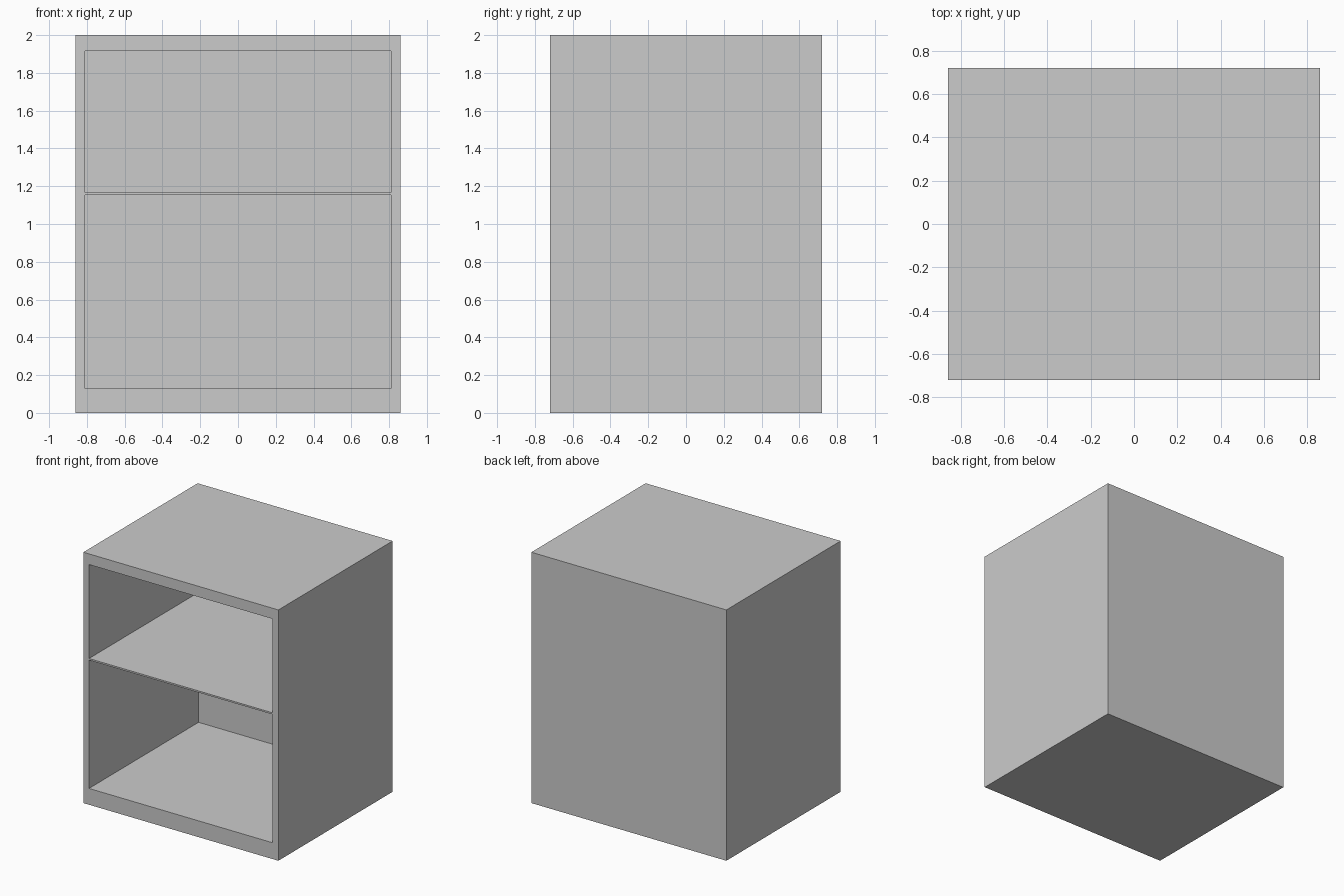
import bpy
import bmesh
from mathutils import Matrix, Vector

if "Cube" in bpy.data.objects:
    bpy.data.objects.remove(bpy.data.objects["Cube"])

W, D, H = 0.86, 0.72, 2.0        # half width, half depth, full height
INNER = 0.81                     # inner face of the side panels
BACK = 0.66                      # inner face of the back panel
TOP = 1.915                      # underside of the top board


def board(name, lo, hi):
    """Flat-faced board between two opposite corners."""
    lo, hi = Vector(lo), Vector(hi)
    bm = bmesh.new()
    bmesh.ops.create_cube(bm, size=1.0, matrix=Matrix.Translation((lo + hi) / 2)
                          @ Matrix.Diagonal((*(hi - lo), 1.0)))
    mesh = bpy.data.meshes.new(name)
    bm.to_mesh(mesh)
    bm.free()
    obj = bpy.data.objects.new(name, mesh)
    bpy.context.collection.objects.link(obj)
    return obj


# Top board covers the whole footprint
board("top_board", (-W, -D, TOP), (W, D, H))

# Side panels, butted against the back panel
board("left_side_panel", (-W, -D, 0), (-INNER, BACK, TOP))
board("right_side_panel", (INNER, -D, 0), (W, BACK, TOP))

# Full-width back panel
board("back_panel", (-W, BACK, 0), (W, D, TOP))

# Thick bottom board and thin middle shelf, flush with the front
board("bottom_board", (-INNER, -D, 0), (INNER, BACK, 0.13))
board("middle_shelf", (-INNER, -D, 1.153), (INNER, BACK, 1.166))
